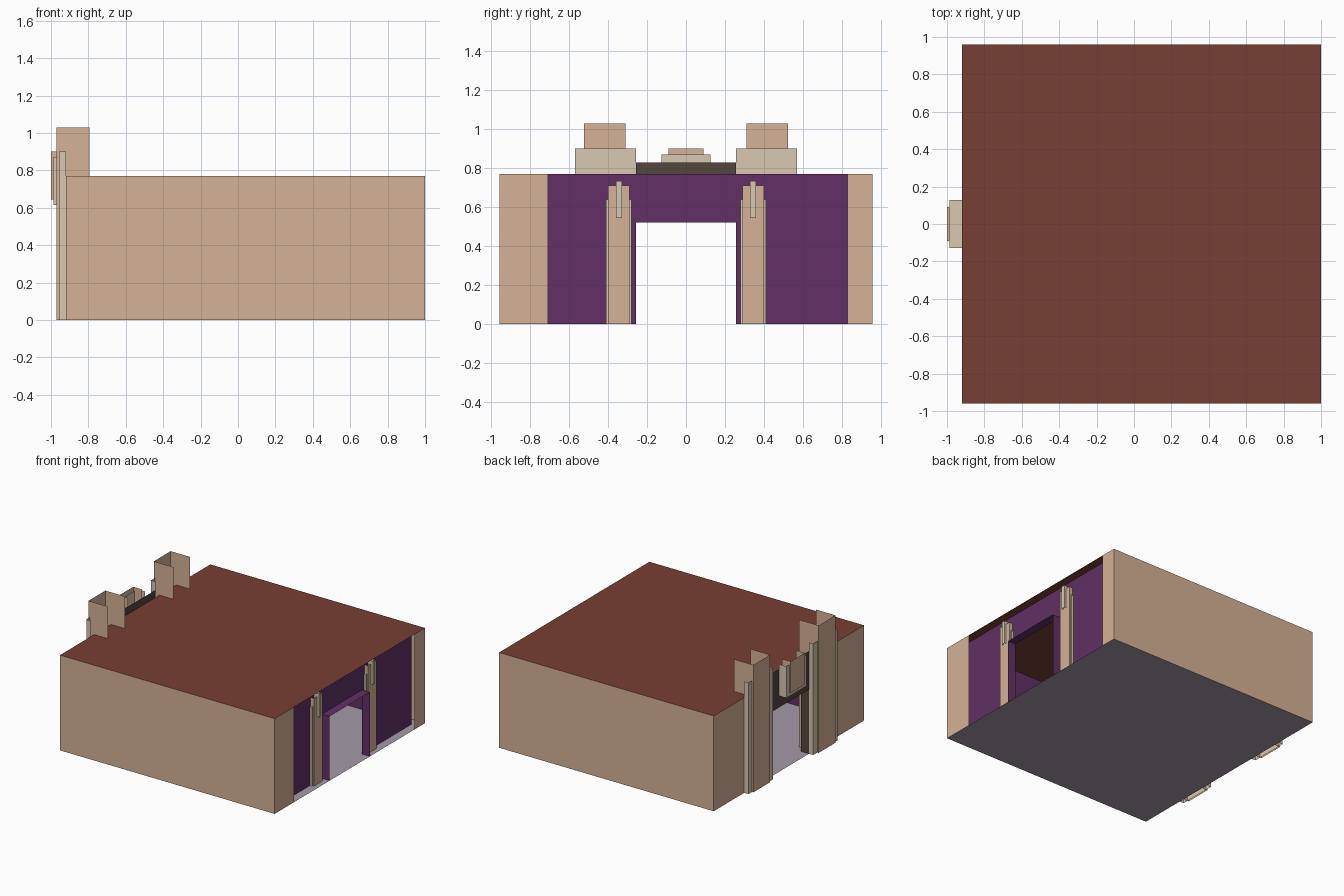
import bpy, bmesh

if "Cube" in bpy.data.objects:
    bpy.data.objects.remove(bpy.data.objects["Cube"])


def material(name, hexcode):
    lin = []
    for i in (0, 2, 4):
        c = int(hexcode[i:i + 2], 16) / 255
        lin.append(c / 12.92 if c <= 0.04045 else ((c + 0.055) / 1.055) ** 2.4)
    m = bpy.data.materials.new(name)
    m.diffuse_color = (*lin, 1)
    m.use_nodes = True
    m.node_tree.nodes["Principled BSDF"].inputs["Base Color"].default_value = m.diffuse_color
    return m


TAN = material("tan_plaster", "D6B296")
CREAM = material("cream_trim", "D8C8B0")
PURPLE = material("purple_wall", "613065")
ROOF = material("red_roof", "773F33")
FLOOR = material("grey_floor", "A399A8")
DARK = material("dark_trim", "54463F")


def sheets(name, mat, panels):
    """Flat panels: (x, y, z, sign), one coordinate a number, the others ranges;
    sign is the facing direction along the fixed axis."""
    bm = bmesh.new()
    for *ext, sign in panels:
        k = next(i for i in range(3) if not isinstance(ext[i], tuple))
        u, v = (k + 1) % 3, (k + 2) % 3
        verts = []
        for a, b in ((0, 0), (1, 0), (1, 1), (0, 1)):
            co = [0, 0, 0]
            co[k], co[u], co[v] = ext[k], ext[u][a], ext[v][b]
            verts.append(bm.verts.new(co))
        bm.faces.new(verts if sign > 0 else verts[::-1])
    bmesh.ops.remove_doubles(bm, verts=bm.verts, dist=1e-5)
    me = bpy.data.meshes.new(name)
    bm.to_mesh(me)
    bm.free()
    me.materials.append(mat)
    ob = bpy.data.objects.new(name, me)
    bpy.context.collection.objects.link(ob)
    return ob


def channel(name, mat, front, back, y, z, bottom=False):
    """Open-backed upright: a front sheet with two returns."""
    s = 1 if front > back else -1
    xr = (min(front, back), max(front, back))
    p = [(front, y, z, s), (xr, y[0], z, -1), (xr, y[1], z, 1)]
    if bottom:
        p.append((xr, y, z[0], -1))
    sheets(name, mat, p)


X0, X1, Y, H = -0.92, 1.0, 0.96, 0.77      # outer shell
IX0, IX1, IY = -0.85, 0.93, 0.89           # inner room
D, DH = 0.257, 0.52                        # doorway half width, height

# Outer shell
sheets("floor", FLOOR, [((X0, X1), (-Y, Y), 0, -1)])
sheets("roof", ROOF, [((X0, X1), (-Y, Y), H, 1)])
sheets("outer_walls", TAN, [
    ((X0, X1), -Y, (0, H), -1), ((X0, X1), Y, (0, H), 1),
    (X0, (-Y, -D), (0, H), -1), (X0, (D, Y), (0, H), -1),
    (X1, (-Y, -0.71), (0, H), 1), (X1, (0.83, Y), (0, H), 1)])

# Purple inner room with a doorway at each end
inner = [((IX0, IX1), -IY, (0, H), 1), ((IX0, IX1), IY, (0, H), -1)]
for x in (IX0, IX1):
    inner += [(x, (-IY, -D), (0, H), 1), (x, (D, IY), (0, H), 1),
              (x, (-D, D), (DH, H), 1)]
sheets("inner_walls", PURPLE, inner)


def reveal(xr):
    return [(xr, -D, (0, DH), 1), (xr, D, (0, DH), -1), (xr, (-D, D), DH, -1)]


sheets("inner_door_reveal", PURPLE, reveal((IX1, X1)))
sheets("entrance_surround", DARK,
       reveal((X0, IX0)) + [(X0, (-D, D), (DH, 0.83), -1)])

# Pilasters on both ends, mirrored across the doorway
for side, s in (("left", -1), ("right", 1)):
    def span(a, b):
        return tuple(sorted((s * a, s * b)))
    channel(f"entrance_tower_{side}", TAN, -0.97, -0.795, span(0.31, 0.525), (0, 1.03))
    channel(f"entrance_tower_trim_{side}", CREAM, -0.958, X0, span(0.257, 0.57), (0, 0.9))
    channel(f"inner_pilaster_trim_{side}", CREAM, 0.95, IX1, span(0.28, 0.41), (0, 0.64))
    channel(f"inner_pilaster_{side}", TAN, 0.96, IX1, span(0.29, 0.40), (0, 0.71))
    channel(f"inner_pilaster_ornament_{side}", CREAM, 0.975, IX1, span(0.33, 0.36), (0.545, 0.735))

# Keystone block over the entrance
channel("keystone_trim", CREAM, -0.987, X0, (-0.127, 0.127), (0.615, 0.87), True)
channel("keystone", TAN, -1.0, X0, (-0.09, 0.09), (0.645, 0.9))
sheets("keystone_base", TAN, [((-1.0, -0.987), (-0.09, 0.09), 0.645, -1)])
